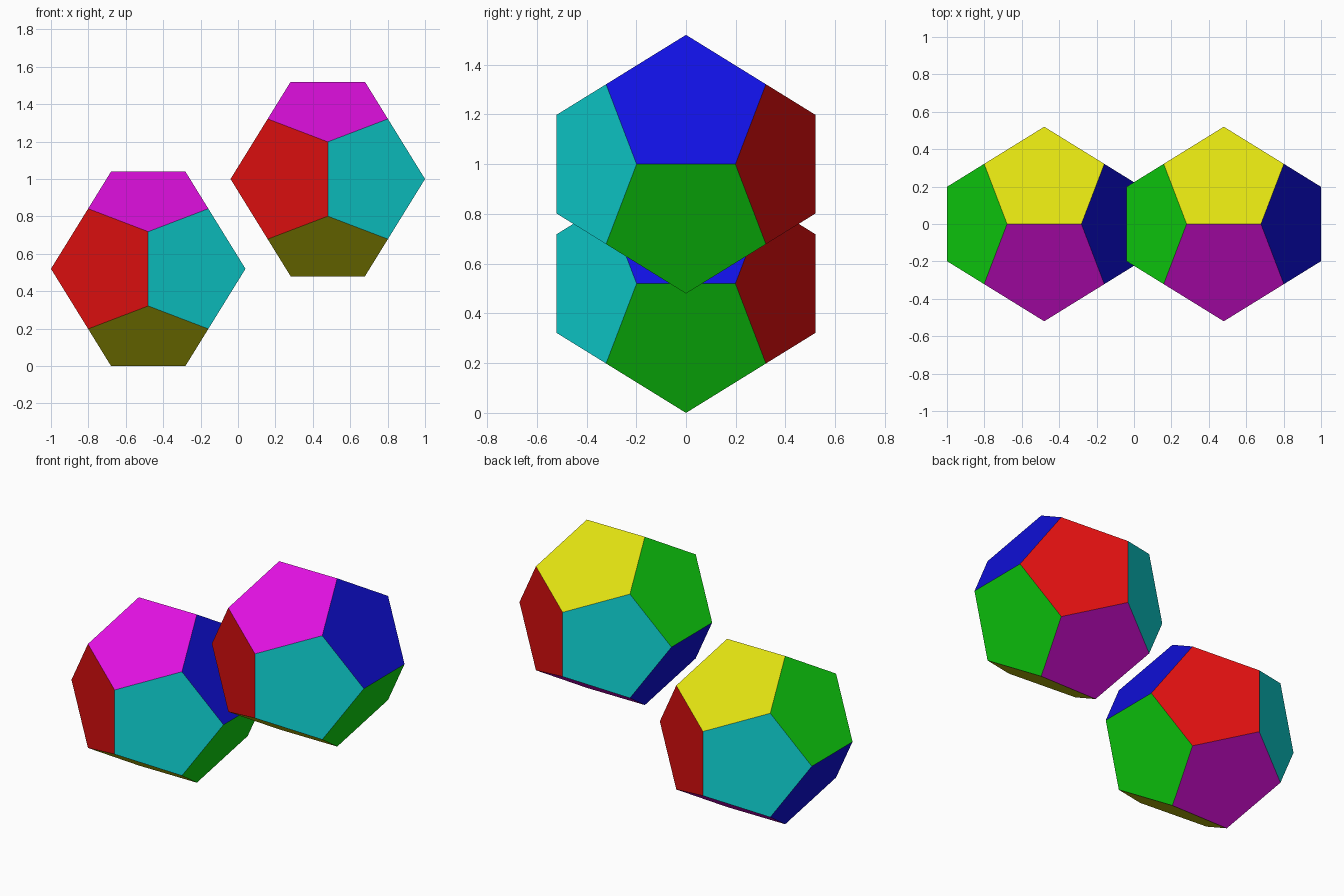
import bpy
import math
from itertools import product
from mathutils import Vector

cube = bpy.data.objects.get("Cube")
if cube:
    bpy.data.objects.remove(cube, do_unlink=True)

PHI = (1 + math.sqrt(5)) / 2
HALF = 0.52                      # half the height of one solid
HI, LO = 0.75, 0.0052            # strong and weak channel levels


def make_material(name, rgb):
    mat = bpy.data.materials.new(name)
    mat.use_nodes = True
    color = (*rgb, 1.0)
    mat.diffuse_color = color
    mat.node_tree.nodes["Principled BSDF"].inputs["Base Color"].default_value = color
    return mat


# Opposite faces share a colour: one pair of colours per coordinate plane
materials = [
    make_material("red", (HI, LO, LO)),
    make_material("cyan", (LO, HI, HI)),
    make_material("yellow", (HI, HI, LO)),
    make_material("magenta", (HI, LO, HI)),
    make_material("blue", (LO, LO, HI)),
    make_material("green", (LO, HI, LO)),
]


def cyclic(v, shift):
    """Rotate the coordinates of v by shift places."""
    return Vector([v[(i - shift) % 3] for i in range(3)])


def dodecahedron_mesh():
    c, s = HALF / PHI, HALF / PHI ** 2
    # Eight cube corners plus one short ridge edge on each side of the cube
    verts = [Vector(p) * c for p in product((-1, 1), repeat=3)]
    for shift in range(3):
        for a, b in product((-1, 1), repeat=2):
            verts.append(cyclic((a * s, 0, b * HALF), shift))

    faces, colors = [], []
    for shift in range(3):
        for a, b in product((-1, 1), repeat=2):
            # Each pentagon is the five corners farthest along its normal
            n = cyclic((a, b * PHI, 0), shift).normalized()
            ring = sorted(range(20), key=lambda i: -verts[i].dot(n))[:5]
            u = n.orthogonal().normalized()
            w = n.cross(u)
            ring.sort(key=lambda i: math.atan2(verts[i].dot(w), verts[i].dot(u)))
            faces.append(ring)
            colors.append(2 * shift + (0 if a * b > 0 else 1))

    mesh = bpy.data.meshes.new("dodecahedron")
    mesh.from_pydata(verts, [], faces)
    for mat in materials:
        mesh.materials.append(mat)
    for poly, index in zip(mesh.polygons, colors):
        poly.material_index = index
        poly.use_smooth = False
    mesh.update()
    return mesh


# Two identical solids, side by side at different heights
mesh = dodecahedron_mesh()
for name, location in (
    ("lower_dodecahedron", (-0.48, 0, HALF)),
    ("upper_dodecahedron", (0.48, 0, 1.0)),
):
    obj = bpy.data.objects.new(name, mesh)
    obj.location = location
    bpy.context.collection.objects.link(obj)
